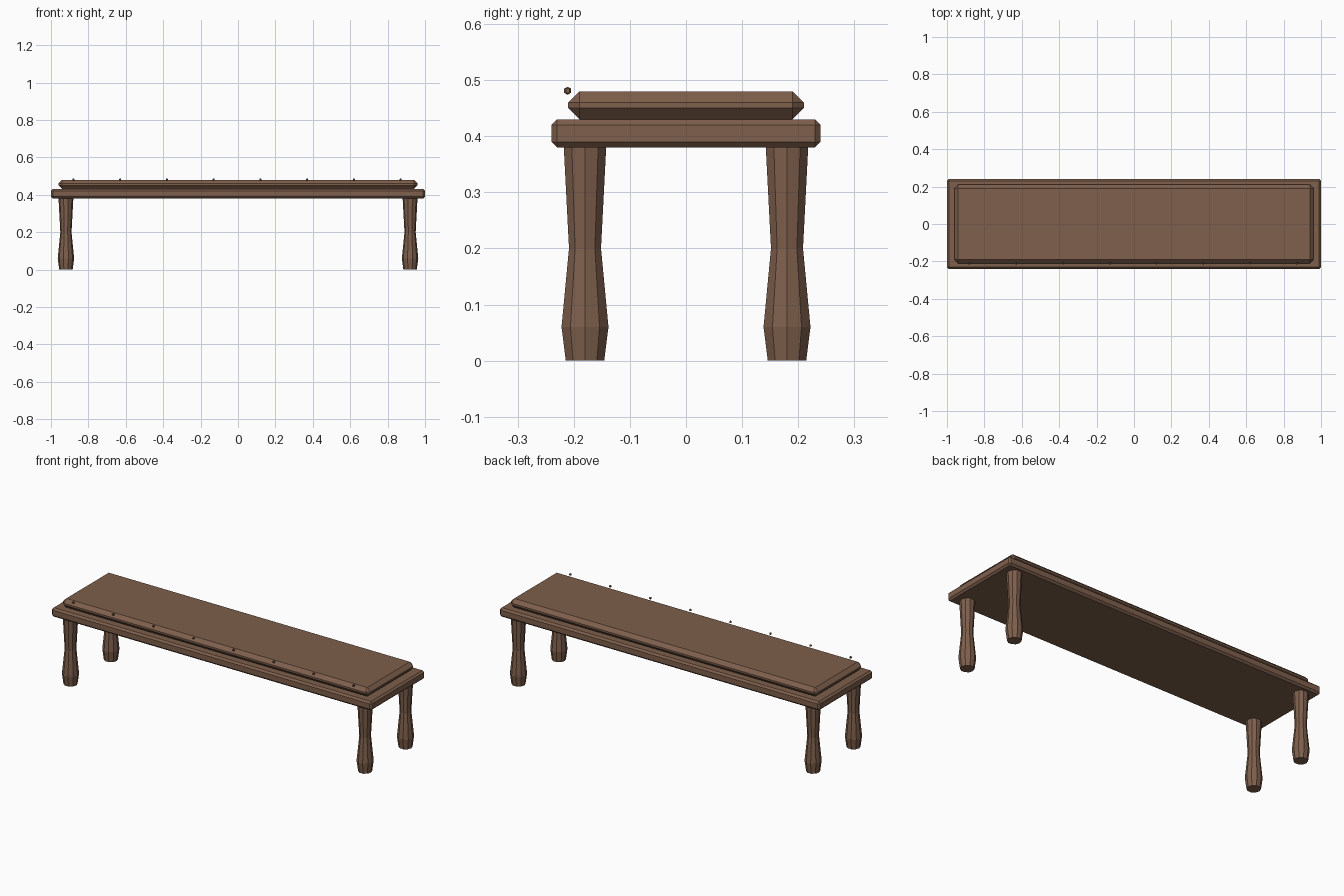
import bpy, bmesh
from math import cos, sin, tau

if "Cube" in bpy.data.objects:
    bpy.data.objects.remove(bpy.data.objects["Cube"], do_unlink=True)

wood = bpy.data.materials.new("brown_wood")
wood.use_nodes = True
BROWN = (0.21, 0.115, 0.072, 1)
wood.diffuse_color = BROWN
wood.node_tree.nodes["Principled BSDF"].inputs["Base Color"].default_value = BROWN


def finish(name, bm, location):
    bmesh.ops.recalc_face_normals(bm, faces=bm.faces)
    mesh = bpy.data.meshes.new(name)
    bm.to_mesh(mesh)
    bm.free()
    mesh.materials.append(wood)
    obj = bpy.data.objects.new(name, mesh)
    obj.location = location
    bpy.context.collection.objects.link(obj)
    return obj


def chamfered_box(name, size, z, chamfer):
    bm = bmesh.new()
    bmesh.ops.create_cube(bm, size=1)
    bmesh.ops.scale(bm, vec=size, verts=bm.verts)
    obj = finish(name, bm, (0, 0, z))
    bevel = obj.modifiers.new("chamfer", "BEVEL")
    bevel.width = chamfer
    bevel.segments = 1


def turned_leg(name, x, y, sides=10):
    profile = [(0.036, 0), (0.044, 0.06), (0.03, 0.2), (0.04, 0.385)]
    bm = bmesh.new()
    rings = [[bm.verts.new((r * cos(tau * i / sides), r * sin(tau * i / sides), z))
              for i in range(sides)] for r, z in profile]
    for low, high in zip(rings, rings[1:]):
        for i in range(sides):
            j = (i + 1) % sides
            bm.faces.new((low[i], low[j], high[j], high[i]))
    bm.faces.new(rings[0])
    bm.faces.new(rings[-1])
    finish(name, bm, (x, y, 0))


# Seat board and the padded top resting on it
chamfered_box("seat_board", (2, 0.48, 0.05), 0.405, 0.01)
chamfered_box("cushion", (1.92, 0.42, 0.05), 0.455, 0.02)

# Four turned legs
for side, x in (("left", 0.92), ("right", -0.92)):
    for end, y in (("front", -0.18), ("back", 0.18)):
        turned_leg(f"{end}_{side}_leg", x, y)

# Row of tacks along the front edge
for i in range(8):
    bm = bmesh.new()
    bmesh.ops.create_uvsphere(bm, u_segments=6, v_segments=3, radius=0.0072)
    finish(f"tack_{i + 1}", bm, (-0.88 + 0.25 * i, -0.211, 0.481))
